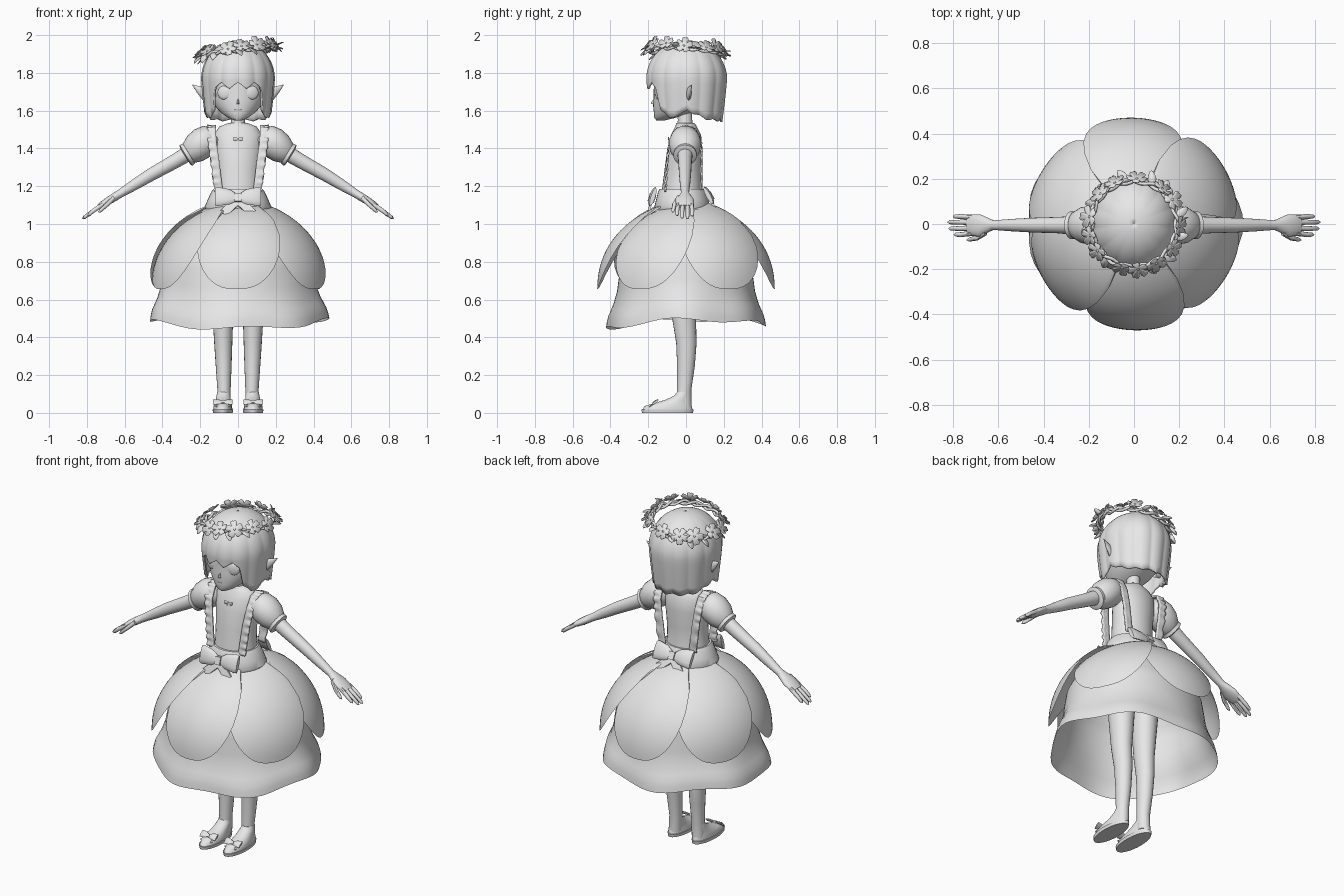
import bpy, bmesh, math, random
from math import sin, cos, pi, radians, sqrt
from mathutils import Matrix, Vector

cube = bpy.data.objects.get("Cube")
if cube:
    bpy.data.objects.remove(cube, do_unlink=True)
random.seed(4)

grey = bpy.data.materials.new("plain_grey")
grey.use_nodes = True
grey.diffuse_color = (0.8, 0.8, 0.8, 1)
grey.node_tree.nodes["Principled BSDF"].inputs["Base Color"].default_value = (0.8, 0.8, 0.8, 1)

ALONG_X = Matrix(((0, 0, 1, 0), (1, 0, 0, 0), (0, 1, 0, 0), (0, 0, 0, 1)))


def finish(name, bm, mirror=False, solid=0, angle=45, fix=True):
    if fix:
        bmesh.ops.recalc_face_normals(bm, faces=bm.faces)
    me = bpy.data.meshes.new(name)
    bm.to_mesh(me)
    bm.free()
    me.shade_smooth()
    me.set_sharp_from_angle(angle=radians(angle))
    me.materials.append(grey)
    ob = bpy.data.objects.new(name, me)
    bpy.context.collection.objects.link(ob)
    if solid:
        mod = ob.modifiers.new("thickness", 'SOLIDIFY')
        mod.thickness = solid
    if mirror:
        ob.modifiers.new("mirror", 'MIRROR')
    return ob


def loft(bm, rings, frame=Matrix(), n=20):
    """Skin ellipses given as (centre x, centre y, z, radius x, radius y)."""
    loops = []
    for cx, cy, z, rx, ry in rings:
        loops.append([bm.verts.new(frame @ Vector((cx + rx * cos(2 * pi * i / n),
                                                   cy + ry * sin(2 * pi * i / n), z))) for i in range(n)])
    for a, b in zip(loops, loops[1:]):
        for i in range(n):
            j = (i + 1) % n
            bm.faces.new((a[i], a[j], b[j], b[i]))
    bm.faces.new(loops[0][::-1])
    bm.faces.new(loops[-1])


def lofted(name, rings, frame=Matrix(), n=20, **kw):
    bm = bmesh.new()
    loft(bm, rings, frame, n)
    return finish(name, bm, **kw)


def grid(bm, point, nu, nv, closed=False):
    """Surface from point(u, v) with u and v in 0..1."""
    cols = nu if closed else nu + 1
    vs = [[bm.verts.new(point(i / nu, j / nv)) for i in range(cols)] for j in range(nv + 1)]
    for a, b in zip(vs, vs[1:]):
        for i in range(nu):
            k = (i + 1) % cols
            bm.faces.new((a[i], a[k], b[k], b[i]))


def interp(points, x):
    for (x0, y0), (x1, y1) in zip(points, points[1:]):
        if x <= x1:
            return y0 + (y1 - y0) * max(0, (x - x0) / (x1 - x0))
    return points[-1][1]


# Legs and shoes
lofted("leg", [(.077, -.01, .03, .036, .04), (.074, -.01, .12, .035, .038), (.076, 0, .25, .042, .047),
               (.078, .002, .37, .048, .054), (.08, -.01, .5, .054, .063), (.082, -.01, .75, .073, .08),
               (.082, 0, 1.0, .075, .09)], mirror=True)
lofted("shoe_sole", [(.08, -.098, 0, .052, .135), (.08, -.098, .018, .055, .138)], n=28, mirror=True)
lofted("shoe_upper", [(.08, -.098, .018, .05, .132), (.08, -.094, .036, .049, .125),
                      (.08, -.075, .05, .045, .1), (.078, -.045, .068, .04, .068),
                      (.077, -.02, .09, .037, .044), (.076, -.012, .11, .034, .036)], n=28, mirror=True)

# Underskirt with a wavy hem
UNDER = [(0, .17), (.2, .3), (.45, .37), (.7, .393), (.8, .412), (.92, .445), (1, .452)]


def underskirt(u, v):
    a = 2 * pi * u
    hem = .475 + .018 * cos(2 * a) + .012 * cos(5 * a + 1) + .012 * sin(a)
    r = interp(UNDER, v) * (1 + .05 * max(0, v - .6) * cos(7 * a))
    return Vector((1.05 * r * cos(a), .93 * r * sin(a), 1.08 + (hem - 1.08) * v))


bm = bmesh.new()
grid(bm, underskirt, 60, 20, closed=True)
finish("underskirt", bm)


# Six skirt petals, each lapping over the next
def petal(centre):
    def point(u, v):
        s = 2 * u - 1
        low = .655 + .445 * abs(s) ** 2.6
        z = 1.112 + (low - 1.112) * v ** 1.4
        r = .47 * (1 - ((z - .65) / .47) ** 2.2) ** .57 + .01 * s
        a = centre + radians(42 * s)
        return Vector((r * cos(a), r * sin(a), z + .011 * s))
    return point


bm = bmesh.new()
for k in range(6):
    grid(bm, petal(radians(60 * k - 90)), 24, 20)
finish("skirt_petals", bm)

# Torso, neck, collar and sash
lofted("bodice", [(0, -.015, 1.08, .15, .125), (0, -.02, 1.2, .117, .105), (0, -.014, 1.3, .12, .098),
                  (0, -.006, 1.4, .127, .093), (0, 0, 1.47, .128, .08), (0, 0, 1.515, .1, .058),
                  (0, 0, 1.535, .05, .045)], n=32)
lofted("neck", [(0, -.005, 1.5, .045, .046), (0, -.005, 1.55, .036, .038), (0, -.01, 1.62, .038, .04)])
lofted("collar", [(0, -.003, 1.512, .06, .052), (0, -.003, 1.527, .058, .051), (0, -.003, 1.535, .045, .046)])
lofted("sash", [(0, -.02, 1.075, .17, .145), (0, -.02, 1.09, .177, .148), (0, -.02, 1.13, .16, .138),
                (0, -.022, 1.17, .142, .126), (0, -.022, 1.185, .13, .118)], n=36)

# Frilled shoulder straps
STRAP = [(.1, -.112, 1.17), (.11, -.108, 1.25), (.122, -.1, 1.35), (.135, -.085, 1.44), (.138, -.05, 1.505),
         (.138, 0, 1.522), (.138, .05, 1.505), (.135, .08, 1.44), (.122, .086, 1.35), (.1, .084, 1.18)]


def strap(u, v):
    t = u * (len(STRAP) - 1)
    i = min(int(t), len(STRAP) - 2)
    p = Vector(STRAP[i]).lerp(Vector(STRAP[i + 1]), t - i)
    out = Vector((0, p.y, max(0, p.z - 1.42))).normalized()
    frill = .004 * sin(u * 36 * pi) * v
    return p + Vector((.046 * (v - .45) + .5 * frill, 0, 0)) + out * (frill + .002)


bm = bmesh.new()
grid(bm, strap, 108, 4)
finish("frilled_strap", bm, mirror=True, solid=.01)

# Arms: frame runs from the shoulder along the arm
ARM = Matrix(((0, .524, .852, .17), (1, 0, 0, -.005), (0, .852, -.524, 1.44), (0, 0, 0, 1)))
lofted("sleeve", [(0, -.005, -.06, .045, .05), (0, 0, -.03, .075, .075), (0, 0, .02, .086, .083),
                  (0, -.004, .07, .08, .078), (0, -.008, .11, .06, .06), (0, -.01, .125, .048, .05)],
       ARM, 24, mirror=True)
lofted("sleeve_cuff", [(0, -.01, .108, .05, .052), (0, -.01, .112, .06, .062), (0, -.01, .13, .062, .064),
                       (0, -.01, .136, .05, .052)], ARM, 24, mirror=True)
bm = bmesh.new()
loft(bm, [(0, -.008, .08, .042, .042), (0, -.006, .2, .036, .038), (0, 0, .34, .032, .034),
          (0, 0, .44, .027, .029), (0, 0, .53, .021, .022), (0, 0, .56, .033, .022),
          (-.002, 0, .6, .05, .021), (0, 0, .64, .047, .018), (0, 0, .665, .038, .012)], ARM)
# Fingers and thumb
for y0, y1, tip in ((-.036, -.042, .74), (-.012, -.015, .767), (.012, .013, .772), (.034, .038, .745)):
    loft(bm, [(y0, 0, .64, .012, .012), (y1, -.003, .7, .011, .011), (y1, -.008, tip - .01, .009, .009),
              (y1, -.009, tip, .003, .003)], ARM, 8)
loft(bm, [(-.033, 0, .57, .014, .014), (-.056, -.012, .62, .012, .012), (-.064, -.022, .67, .009, .009),
          (-.065, -.024, .682, .003, .003)], ARM, 8)
finish("arm_and_hand", bm, mirror=True)


# Bows: two loops, a knot and two tails
def bow(name, place, size=1, turn=0, tilt=0, mirror=False):
    bm = bmesh.new()
    base = Matrix.Translation(place) @ Matrix.Rotation(turn, 4, 'Z') @ Matrix.Rotation(tilt, 4, 'X')
    base = base @ Matrix.Scale(size, 4)
    for side in (1, -1):
        flip = Matrix.Diagonal((side, 1, 1, 1))
        loft(bm, [(0, .002, .01, .01, .022), (-.002, .006, .045, .014, .042), (0, .008, .105, .016, .052),
                  (.004, .008, .122, .012, .05)], base @ flip @ ALONG_X, 12)
        box = Matrix.Translation((.042 * side, .004, -.05)) @ Matrix.Rotation(-.8 * side, 4, 'Y')
        bmesh.ops.create_cube(bm, size=1, matrix=base @ box @ Matrix.Diagonal((.045, .012, .1, 1)))
    bmesh.ops.create_cube(bm, size=1, matrix=base @ Matrix.Diagonal((.036, .036, .045, 1)))
    finish(name, bm, mirror=mirror)


bow("front_bow", (0, -.18, 1.138), tilt=-.3)
bow("back_bow", (0, .125, 1.145), turn=pi, tilt=-.5)
bow("chest_bow", (0, -.092, 1.45), size=.2)
bow("shoe_bow", (.08, -.165, .056), size=.42, tilt=-.9, mirror=True)

# Head with face, nose, eyes and pointed ears
lofted("head", [(0, -.135, 1.548, .018, .022), (0, -.112, 1.562, .052, .056), (0, -.07, 1.59, .092, .1),
                (0, -.045, 1.625, .122, .129), (0, -.02, 1.66, .142, .152), (0, -.01, 1.71, .157, .161),
                (0, 0, 1.77, .164, .168), (0, 0, 1.85, .158, .162), (0, 0, 1.91, .11, .115),
                (0, 0, 1.935, .04, .05)], n=36)
lofted("nose", [(0, -.17, 1.634, .008, .01), (0, -.177, 1.641, .006, .01), (0, -.168, 1.662, .003, .004)], n=10)
lofted("mouth", [(0, -.165, 1.6, .014, .006), (0, -.168, 1.605, .02, .005)], n=12)
bm = bmesh.new()
bmesh.ops.create_uvsphere(bm, u_segments=24, v_segments=12, radius=1, matrix=Matrix.Translation((.074, -.148, 1.695))
                          @ Matrix.Rotation(.3, 4, 'Z') @ Matrix.Diagonal((.036, .012, .036, 1)))
finish("eye", bm, mirror=True)
lofted("ear", [(.01, 1.672, .14, .015, .03), (.015, 1.69, .185, .014, .036), (.022, 1.712, .215, .008, .02),
               (.03, 1.735, .24, .002, .003)], ALONG_X, 12, mirror=True)

# Bobbed hair: fringe in front, long locks beside the face, full length behind
TIPS = [(41, 1.7), (46, 1.6), (60, 1.555), (80, 1.57), (92, 1.6), (102, 1.575), (130, 1.545), (180, 1.54)]


def hair(u, v):
    a = 2 * pi * u - pi / 2
    f = abs(math.degrees((a + pi / 2 + pi) % (2 * pi) - pi))
    zig = abs((u * 26) % 2 - 1)
    low = 1.715 + .035 * zig if f < 41 else interp(TIPS, f) + .012 * zig
    phi = v * 1.9
    if phi < pi / 2:
        z, s = 1.77 + .203 * cos(phi), sin(phi)
    else:
        z = 1.77 + (low - 1.77) * (phi - pi / 2) / (1.9 - pi / 2)
        s = 1 - .7 * max(0, 1.77 - z) ** 1.2
    s *= 1 + .035 * v * (abs(sin(13 * pi * u)) - .6)
    return Vector((.194 * s * cos(a), .213 * s * sin(a) + .002, z))


bm = bmesh.new()
grid(bm, lambda u, v: hair(u, .002 + .998 * interp([(0, 0), (.7, .82), (1, 1)], v)), 156, 20, closed=True)
finish("bobbed_hair", bm, solid=.012, angle=50)


# Flower wreath: twisted vines, leaves and five-petal blossoms
def ring(a, r=.2, lift=0):
    return Vector((r * cos(a), r * sin(a), 1.925 + .12 * r * cos(a) - .06 * r * sin(a) + lift))


for k in range(2):
    cu = bpy.data.curves.new("wreath_vine", 'CURVE')
    cu.dimensions = '3D'
    cu.bevel_depth = .008
    cu.bevel_resolution = 1
    sp = cu.splines.new('POLY')
    sp.points.add(71)
    for i, p in enumerate(sp.points):
        a = 2 * pi * i / 72
        p.co = (*ring(a, .19 + .009 * cos(9 * a + k * pi), .01 * sin(9 * a + k * pi) - .015), 1)
    sp.use_cyclic_u = True
    cu.materials.append(grey)
    bpy.context.collection.objects.link(bpy.data.objects.new("wreath_vine", cu))


def fan(bm, matrix, outline):
    centre = bm.verts.new(matrix @ Vector((0, 0, 0)))
    rim = [bm.verts.new(matrix @ Vector(p)) for p in outline]
    for i, p in enumerate(rim):
        bm.faces.new((centre, p, rim[(i + 1) % len(rim)]))


flowers, leaves = bmesh.new(), bmesh.new()
for k in range(13):
    a = 2 * pi * k / 13 + random.uniform(-.1, .1)
    out = Vector((cos(a), sin(a), random.uniform(.5, 1.4)))
    size = random.uniform(.046, .054)
    m = Matrix.Translation(ring(a, .2, random.uniform(-.008, .01))) @ out.to_track_quat('Z', 'Y').to_matrix().to_4x4()
    m = m @ Matrix.Rotation(random.uniform(0, 2), 4, 'Z')
    shape = []
    for i in range(50):
        t = 2 * pi * i / 50
        c = abs(cos(2.5 * t))
        r = size * (.4 + .6 * sqrt(c) - 1.2 * max(0, c - .9))
        shape.append((r * cos(t), r * sin(t), .012 * r / size))
    fan(flowers, m, shape)
    bmesh.ops.create_icosphere(flowers, subdivisions=1, radius=.007, matrix=m)
    # One drooping leaf beside each flower
    b = a + .24
    aim = Vector((cos(b + .5), sin(b + .5), random.uniform(-.9, .1) + .4 * cos(b)))
    m = Matrix.Translation(ring(b, .195, -.012)) @ aim.to_track_quat('X', 'Z').to_matrix().to_4x4()
    fan(leaves, m, [(.03 + .03 * cos(t), .018 * sin(t) * (1 - .4 * cos(t)), .005 * abs(sin(t)))
                    for t in [2 * pi * i / 10 for i in range(10)]])
finish("wreath_flowers", flowers, solid=.003, fix=False)
finish("wreath_leaves", leaves, solid=.003, fix=False)
